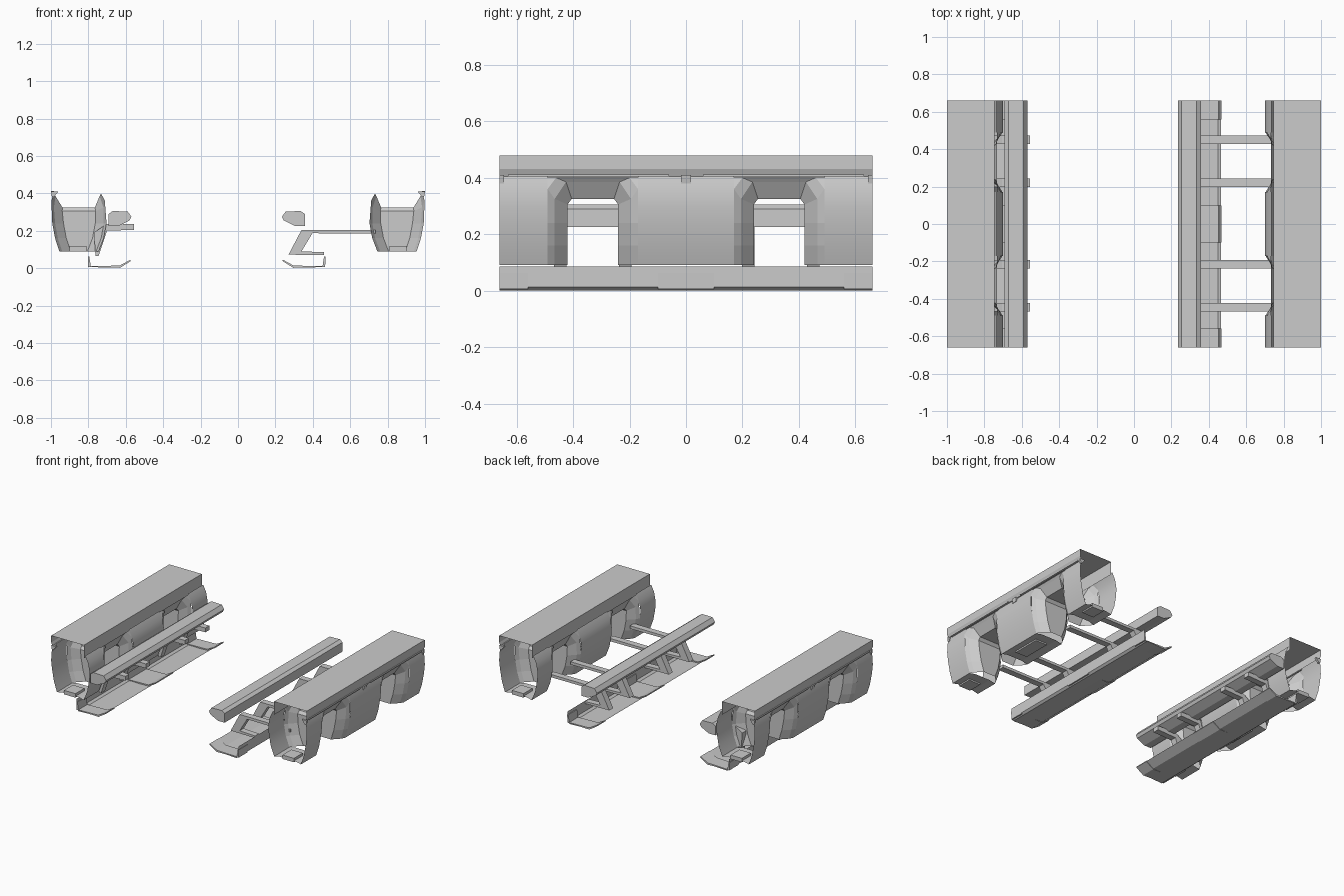
import bpy, bmesh

if "Cube" in bpy.data.objects:
    bpy.data.objects.remove(bpy.data.objects["Cube"])

L = 0.66                      # half length along y
SHIFT = 0.335                 # left rail and skid sit closer to the left pod
ARCH_Y = (-0.33, 0.33)
PANELS = [(-L, -0.49), (-0.17, 0.17), (0.49, L)]
OUTER = [(0.985, 0.405), (0.998, 0.36), (1.0, 0.30), (0.993, 0.24), (0.978, 0.16), (0.955, 0.09)]
INNER = [(0.735, 0.405), (0.712, 0.36), (0.70, 0.30), (0.703, 0.24), (0.718, 0.16), (0.745, 0.09)]


def finish(name, bm, smooth=False):
    bmesh.ops.remove_doubles(bm, verts=bm.verts, dist=1e-5)
    bmesh.ops.recalc_face_normals(bm, faces=bm.faces)
    me = bpy.data.meshes.new(name)
    bm.to_mesh(me)
    bm.free()
    ob = bpy.data.objects.new(name, me)
    bpy.context.collection.objects.link(ob)
    if smooth:
        bpy.ops.object.select_all(action='DESELECT')
        ob.select_set(True)
        bpy.context.view_layer.objects.active = ob
        bpy.ops.object.shade_smooth_by_angle(angle=0.5)
    return ob


def bridge(bm, a, b, closed=False):
    n = len(a)
    for i in range(n if closed else n - 1):
        j = (i + 1) % n
        bm.faces.new((a[i], a[j], b[j], b[i]))


def extrude(name, profile, ranges, place, solid=False, smooth=False):
    """Sweep an x/z profile along y over each range; solid closes and caps it."""
    bm = bmesh.new()
    for y0, y1 in ranges:
        a, b = [[bm.verts.new((place(x), y, z)) for x, z in profile] for y in (y0, y1)]
        bridge(bm, a, b, solid)
        if solid:
            bm.faces.new(a)
            bm.faces.new(b)
    return finish(name, bm, smooth)


def wall_x(profile, z):
    for (x0, z0), (x1, z1) in zip(profile, profile[1:]):
        if z1 <= z <= z0:
            t = (z0 - z) / (z0 - z1)
            return x0 + (x1 - x0) * t
    return profile[-1][0]


def arch(name, cy, place):
    """Flared doorway tunnel passing through both pod walls."""
    def half(w, h, cw, ch):
        left = [(-w, 0.09), (-w, 0.16), (-w, 0.24), (-w, h - ch), (-w + cw, h)]
        return left + [(-y, z) for y, z in reversed(left)]
    wide, lip = half(0.16, 0.40, 0.03, 0.04), half(0.135, 0.385, 0.04, 0.06)
    narrow = half(0.09, 0.325, 0.015, 0.02)
    bm = bmesh.new()
    rows = []
    for pts, prof, inset in ((wide, OUTER, 0), (lip, OUTER, -0.015), (narrow, OUTER, -0.06),
                             (narrow, INNER, 0.06), (lip, INNER, 0.015), (wide, INNER, 0)):
        rows.append([bm.verts.new((place(wall_x(prof, z) + inset), cy + y, z)) for y, z in pts])
    for a, b in zip(rows, rows[1:]):
        bridge(bm, a, b)
    # door corner fillers and the door frame standing just inside each wall
    for prof in (OUTER, INNER):
        for s in (-1, 1):
            bm.faces.new([bm.verts.new((place(wall_x(prof, z)), cy + s * y, z))
                          for y, z in ((0.16, 0.36), (0.16, 0.40), (0.13, 0.40))])
    finish(name, bm)


for side, s in (("right", 1), ("left", -1)):
    pod = lambda x, s=s: s * x
    gear = lambda x, s=s: x if s > 0 else -x - SHIFT
    halves = [(-L, 0), (0, L)]

    # pod: roof channel, barrel-shaped walls, floor
    extrude(side + "_roof", [(0.745, 0.385), (0.745, 0.478), (1.0, 0.478), (1.0, 0.43), (0.99, 0.405)],
            halves, pod)
    extrude(side + "_outer_wall", OUTER, PANELS, pod, smooth=True)
    extrude(side + "_inner_wall", INNER, PANELS, pod, smooth=True)
    extrude(side + "_floor", [(0.745, 0.09), (0.79, 0.10), (0.91, 0.10), (0.955, 0.09)], PANELS, pod)
    for i, cy in enumerate(ARCH_Y):
        arch(f"{side}_arch_{i}", cy, pod)

    # small joint parts at the ends and middle of each pod
    joints = [(-L, -0.56), (-0.10, 0.10), (0.56, L)]
    extrude(side + "_floor_box", [(0.81, 0.09), (0.81, 0.118), (0.90, 0.118), (0.90, 0.09)],
            joints, pod, solid=True)
    extrude(side + "_roof_clip", [(0.96, 0.41), (1.0, 0.41), (0.995, 0.38), (0.985, 0.38)],
            [(-L, -0.645), (-0.018, 0.018), (0.645, L)], pod, solid=True)
    extrude(side + "_wall_ledge", [(0.985, 0.412), (1.0, 0.412), (1.0, 0.405), (0.985, 0.405)],
            [(-0.63, -0.06), (0.06, 0.63)], pod, solid=True)

    # hand rail
    extrude(side + "_rail", [(0.235, 0.275), (0.255, 0.303), (0.335, 0.305), (0.357, 0.29),
                             (0.357, 0.225), (0.305, 0.225), (0.245, 0.255)],
            halves, gear, solid=True)

    # skid pan with seam plates
    extrude(side + "_skid", [(0.24, 0.042), (0.295, 0.006), (0.45, 0.0), (0.465, 0.012), (0.465, 0.085)],
            halves, gear)
    extrude(side + "_skid_plate", [(0.24, 0.045), (0.297, 0.014), (0.452, 0.01), (0.46, 0.062),
                                   (0.468, 0.062), (0.466, 0.006), (0.295, 0.002), (0.238, 0.038)],
            joints, gear, solid=True)

# bracket arms: long ones reaching out on the right, folded ones on the left
ARMS = [(y - 0.022, y + 0.022) for y in (-0.445, -0.215, 0.22, 0.45)]
same = lambda x: x
extrude("right_arm", [(0.34, 0.187), (0.34, 0.205), (0.735, 0.205), (0.735, 0.185)],
        ARMS, same, solid=True)
extrude("right_bracket", [(0.34, 0.205), (0.27, 0.072), (0.46, 0.07), (0.46, 0.085),
                          (0.34, 0.09), (0.40, 0.19)], ARMS, same, solid=True)
extrude("left_bracket", [(-0.762, 0.065), (-0.77, 0.19), (-0.705, 0.235), (-0.555, 0.235),
                         (-0.555, 0.205), (-0.70, 0.20), (-0.745, 0.065)], ARMS, same, solid=True)
